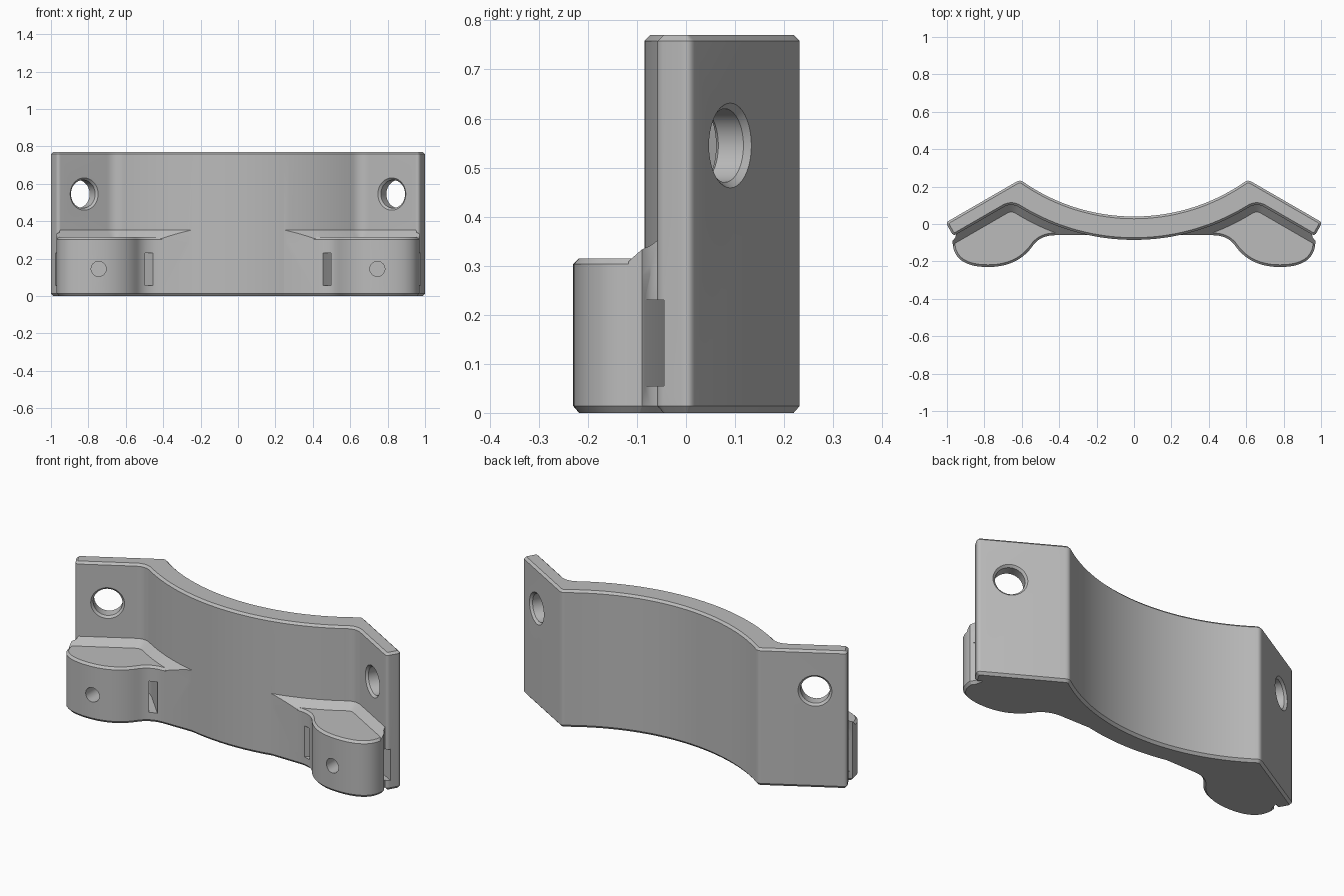
import bpy, bmesh, math
from mathutils import Vector, Matrix

cube = bpy.data.objects.get("Cube")
if cube:
    bpy.data.objects.remove(cube, do_unlink=True)

grey = bpy.data.materials.new("plain_grey")
grey.use_nodes = True
GREY = (0.5, 0.5, 0.5, 1)
grey.diffuse_color = GREY
grey.node_tree.nodes["Principled BSDF"].inputs["Base Color"].default_value = GREY


def bez(a, c, b, n=10):
    """Rounded corner from a to b, pulled towards c."""
    a, b, c = Vector(a), Vector(b), Vector(c)
    return [a.lerp(c, i / n).lerp(c.lerp(b, i / n), i / n) for i in range(n + 1)]


def offset(pts, d, closed=True):
    """Shift a 2D path to its left by d with mitred corners."""
    out, n = [], len(pts)
    for i, p in enumerate(pts):
        a = pts[i - 1] if closed or i > 0 else p
        b = pts[(i + 1) % n] if closed or i < n - 1 else p
        e = [(v.normalized()) for v in (p - a, b - p) if v.length > 1e-6]
        normals = [Vector((-v.y, v.x)) for v in e]
        m = sum(normals, Vector((0, 0))).normalized()
        out.append(p + m * d / max(0.5, m.dot(normals[0])))
    return out


def loft(name, loops):
    """Closed solid through equal loops of 3D points."""
    bm = bmesh.new()
    rings = [[bm.verts.new(p) for p in loop] for loop in loops]
    n = len(rings[0])
    for lo, hi in zip(rings, rings[1:]):
        for i in range(n):
            j = (i + 1) % n
            bm.faces.new((lo[i], lo[j], hi[j], hi[i]))
    bm.faces.new(rings[0][::-1])
    bm.faces.new(rings[-1])
    bmesh.ops.recalc_face_normals(bm, faces=bm.faces)
    mesh = bpy.data.meshes.new(name)
    bm.to_mesh(mesh)
    bm.free()
    mesh.materials.append(grey)
    ob = bpy.data.objects.new(name, mesh)
    bpy.context.collection.objects.link(ob)
    return ob


def prism(name, outline, levels):
    """Extrude a counter-clockwise outline through (height, inset) levels."""
    return loft(name, [[(p.x, p.y, z) for p in (offset(outline, d) if d else outline)]
                       for z, d in levels])


def apply(ob, kind, **settings):
    mod = ob.modifiers.new(kind.lower(), kind)
    for key, value in settings.items():
        setattr(mod, key, value)
    bpy.context.view_layer.objects.active = ob
    bpy.ops.object.modifier_apply(modifier=mod.name)


def combine(ob, other, operation):
    apply(ob, "BOOLEAN", object=other, operation=operation, solver="EXACT")
    bpy.data.objects.remove(other, do_unlink=True)


def drill(name, radius, levels, at, axis):
    ring = [Vector((math.cos(a), math.sin(a))) * radius
            for a in (math.tau * i / 40 for i in range(40))]
    ob = prism(name, ring, levels)
    turn = Vector(axis).to_track_quat("Z", "Y").to_matrix().to_4x4()
    ob.data.transform(Matrix.Translation(at) @ turn)
    return ob


def arc(radius, x):
    return Vector((x, 1.08 - math.sqrt(radius ** 2 - x ** 2)))


# Curved plate with two angled flanges
ALONG, OUT = Vector((0.866, -0.5)), Vector((0.5, 0.866))
THICK, ROUND = 0.083, 0.02
back_tip = Vector((1.007, 0.0075))
front_tip = back_tip - OUT * THICK
front = [arc(1.165, 0.61 * i / 20) for i in range(21)]
front += bez(front[-1], (0.655, 0.116), (0.7, 0.089))[1:]
tip = bez(front_tip - ALONG * ROUND, front_tip, front_tip + OUT * ROUND, 6)
tip += bez(back_tip - OUT * ROUND, back_tip, back_tip - ALONG * ROUND, 6)
back = bez((0.63, 0.2252), (0.61, 0.237), arc(1.04, 0.595), 6)
back += [arc(1.04, 0.595 * i / 20) for i in range(19, -1, -1)]
half = front + tip + back
outline = half + [Vector((-p.x, p.y)) for p in half[-2:0:-1]]
bracket = prism("clamp_bracket", outline,
                [(0, 0.012), (0.014, 0), (0.758, 0), (0.77, 0.012)])

# Rounded ear at the foot of each flange
lobe = [Vector((0.2, -0.058))]
lobe += bez((0.42, -0.06), (0.5, -0.06), (0.54, -0.115))
lobe += bez((0.54, -0.115), (0.62, -0.23), (0.78, -0.23), 14)[1:]
lobe += bez((0.78, -0.23), (0.97, -0.23), (0.97, -0.09), 18)[1:]
lobe += [Vector(p) for p in ((0.955, -0.072), (0.94, -0.002), (0.65, 0.16),
                             (0.4, 0.055), (0.2, 0))]
ear = prism("ear", lobe, [(0, 0.012), (0.014, 0), (0.303, 0), (0.315, 0.012)])

# Sloped fillet between ear and plate, trimmed to the ear outline
path = [p for p in front if p.x > 0.12] + [front_tip + ALONG * 0.05]
inner, outer = offset(path, 0.04, False), offset(path, -0.045, False)
ramp = loft("ramp", [[(a.x, a.y, 0.28), (b.x, b.y, 0.28), (b.x, b.y, 0.308),
                      (p.x, p.y, 0.353), (a.x, a.y, 0.353)]
                     for a, p, b in zip(inner, path, outer)])
combine(ramp, prism("ramp_trim", lobe, [(0.2, 0), (0.5, 0)]), "INTERSECT")

# Strap slot, pilot hole and countersunk bolt hole
route = [Vector((0.42, -0.13))] + bez((0.6, 0.06), (0.65, 0.115), (0.7, 0.092))
route.append(Vector((1.05, -0.11)))
slot_outline = offset(route, -0.02, False) + offset(route, 0.02, False)[::-1]
slot = prism("strap_slot", slot_outline, [(0.055, 0), (0.23, 0)])
pilot = drill("pilot_hole", 0.04, [(0, 0), (0.2, 0)], (0.745, -0.3, 0.145), (0, 1, 0))
bolt = drill("bolt_hole", 0.0865,
             [(-0.2, 0), (-THICK, 0), (-0.071, 0.0115), (-0.012, 0.0115), (0, 0), (0.1, 0)],
             (0.864, 0.09, 0.545), (OUT.x, OUT.y, 0))

# Repeat on both sides and merge into one casting
for part, operation in ((ear, "UNION"), (ramp, "UNION"), (slot, "DIFFERENCE"),
                        (pilot, "DIFFERENCE"), (bolt, "DIFFERENCE")):
    apply(part, "MIRROR", use_mirror_merge=False)
    combine(bracket, part, operation)

bpy.ops.object.select_all(action="DESELECT")
bracket.select_set(True)
bpy.context.view_layer.objects.active = bracket
bpy.ops.object.shade_smooth_by_angle(angle=math.radians(28))
